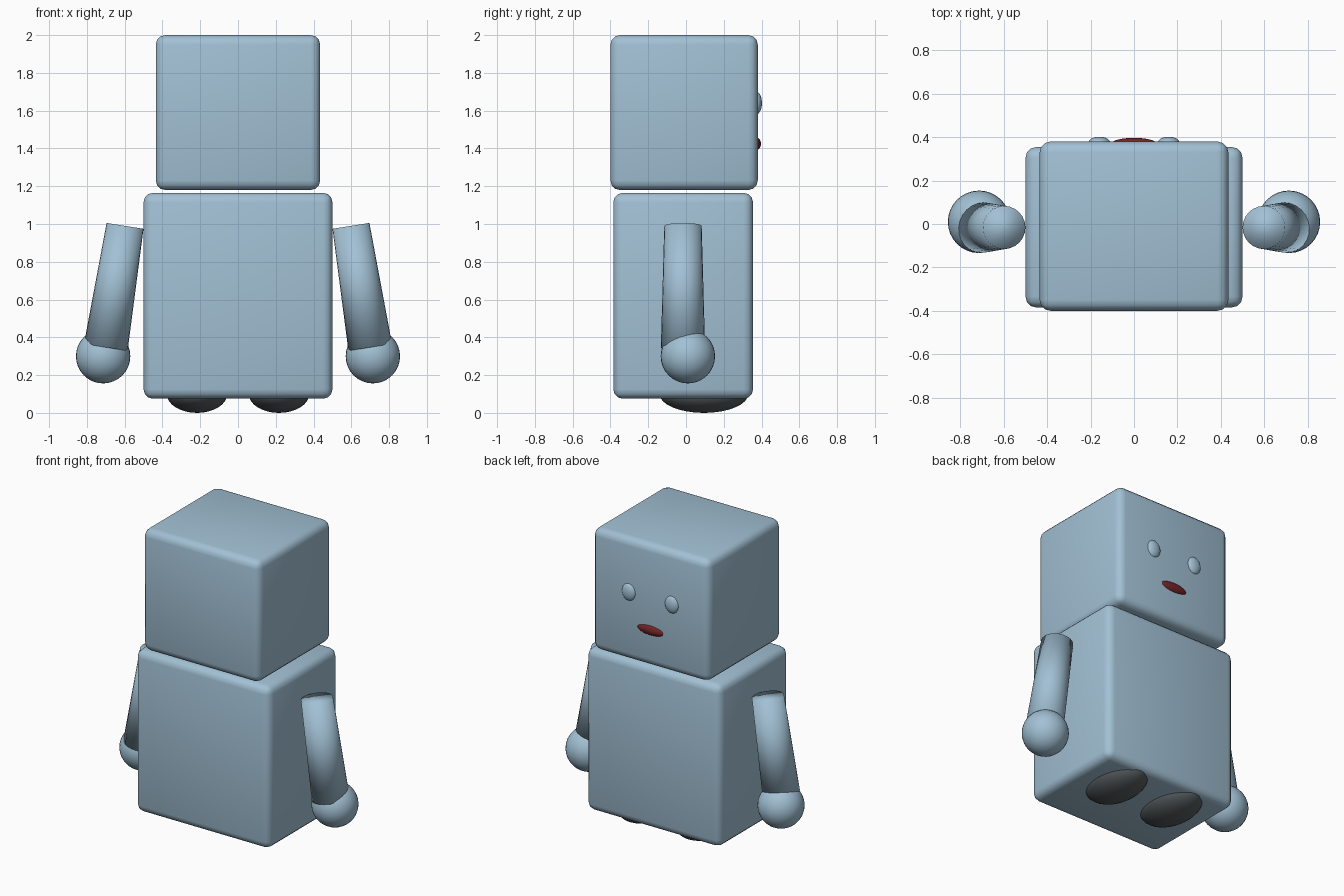
import bpy
from mathutils import Vector

cube = bpy.data.objects.get("Cube")
if cube:
    bpy.data.objects.remove(cube, do_unlink=True)


def material(name, r, g, b):
    mat = bpy.data.materials.new(name)
    mat.use_nodes = True
    mat.diffuse_color = (r, g, b, 1)
    mat.node_tree.nodes["Principled BSDF"].inputs["Base Color"].default_value = (r, g, b, 1)
    return mat


blue = material("pale_blue", 0.36, 0.53, 0.66)
charcoal = material("charcoal", 0.09, 0.105, 0.11)
red = material("dark_red", 0.17, 0.017, 0.02)


def finish(name, mat):
    ob = bpy.context.object
    ob.name = name
    ob.data.materials.append(mat)
    bpy.ops.object.shade_smooth()
    return ob


def rounded_box(name, low, high, mat):
    low, high = Vector(low), Vector(high)
    bpy.ops.mesh.primitive_cube_add(size=1, location=(low + high) / 2)
    bpy.context.object.scale = high - low
    bpy.ops.object.transform_apply(location=False, rotation=False, scale=True)
    ob = finish(name, mat)
    bevel = ob.modifiers.new("rounded_edges", 'BEVEL')
    bevel.width = 0.05
    bevel.segments = 3


def ellipsoid(name, centre, radii, mat, segments=32, rings=16):
    bpy.ops.mesh.primitive_uv_sphere_add(segments=segments, ring_count=rings, radius=1, location=centre)
    bpy.context.object.scale = radii
    bpy.ops.object.transform_apply(location=False, rotation=False, scale=True)
    return finish(name, mat)


def tapered_tube(name, bottom, top, r_bottom, r_top, mat):
    bottom, top = Vector(bottom), Vector(top)
    axis = top - bottom
    bpy.ops.mesh.primitive_cone_add(vertices=24, radius1=r_bottom, radius2=r_top,
                                    depth=axis.length, location=(bottom + top) / 2)
    bpy.context.object.rotation_euler = axis.to_track_quat('Z', 'Y').to_euler()
    finish(name, mat)


# Head and body blocks
rounded_box("head", (-0.435, -0.4, 1.18), (0.435, 0.38, 2.0), blue)
rounded_box("body", (-0.5, -0.385, 0.075), (0.5, 0.355, 1.165), blue)

# Paired limbs and eyes
for side, s in (("left", 1), ("right", -1)):
    tapered_tube(side + "_arm", (0.70 * s, -0.016, 0.347), (0.598 * s, -0.016, 0.99), 0.117, 0.099, blue)
    ellipsoid(side + "_hand", (0.714 * s, 0.01, 0.3), (0.144, 0.144, 0.144), blue)
    ellipsoid(side + "_foot", (0.217 * s, 0.095, 0.1), (0.16, 0.235, 0.1), charcoal)
    ellipsoid(side + "_eye", (0.16 * s, 0.375, 1.64), (0.05, 0.027, 0.058), blue)

# Mouth
ellipsoid("mouth", (0, 0.37, 1.425), (0.105, 0.027, 0.034), red)
